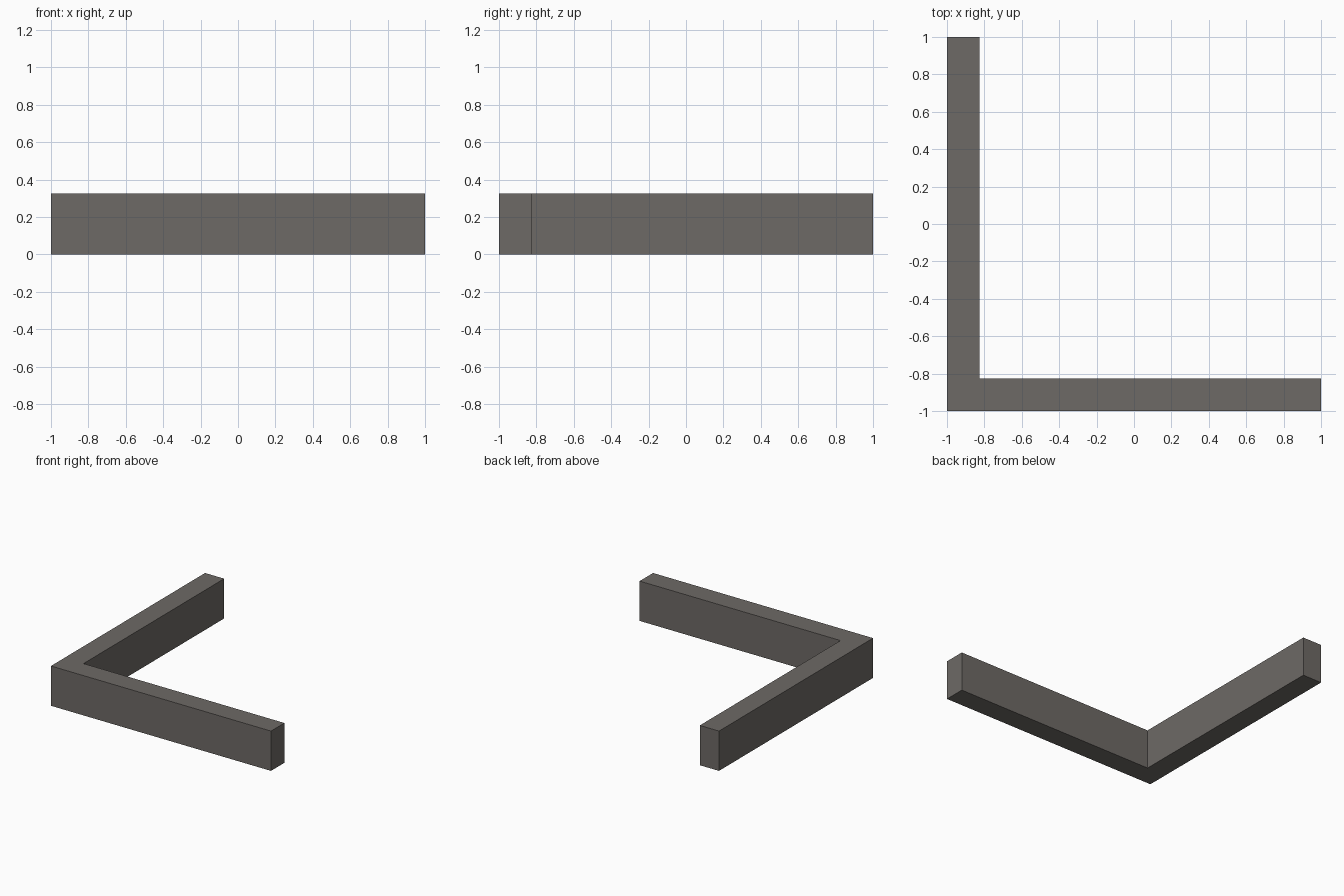
import bpy
import bmesh

if "Cube" in bpy.data.objects:
    bpy.data.objects.remove(bpy.data.objects["Cube"])

HEIGHT = 0.327
INNER = -0.826  # inner face of both arms

# Single warm grey colour
grey = bpy.data.materials.new("warm_grey")
grey.diffuse_color = (0.155, 0.143, 0.132, 1)
grey.use_nodes = True
grey.node_tree.nodes["Principled BSDF"].inputs["Base Color"].default_value = grey.diffuse_color

# L-shaped wall: footprint extruded upwards
footprint = [(-1, -1), (1, -1), (1, INNER), (INNER, INNER), (INNER, 1), (-1, 1)]
bm = bmesh.new()
base = bm.faces.new([bm.verts.new((x, y, 0)) for x, y in footprint])
top = bmesh.ops.extrude_face_region(bm, geom=[base], use_keep_orig=True)
bmesh.ops.translate(bm, vec=(0, 0, HEIGHT),
                    verts=[g for g in top["geom"] if isinstance(g, bmesh.types.BMVert)])
bmesh.ops.recalc_face_normals(bm, faces=bm.faces)

mesh = bpy.data.meshes.new("corner_wall")
bm.to_mesh(mesh)
bm.free()
mesh.materials.append(grey)
bpy.context.collection.objects.link(bpy.data.objects.new("corner_wall", mesh))
